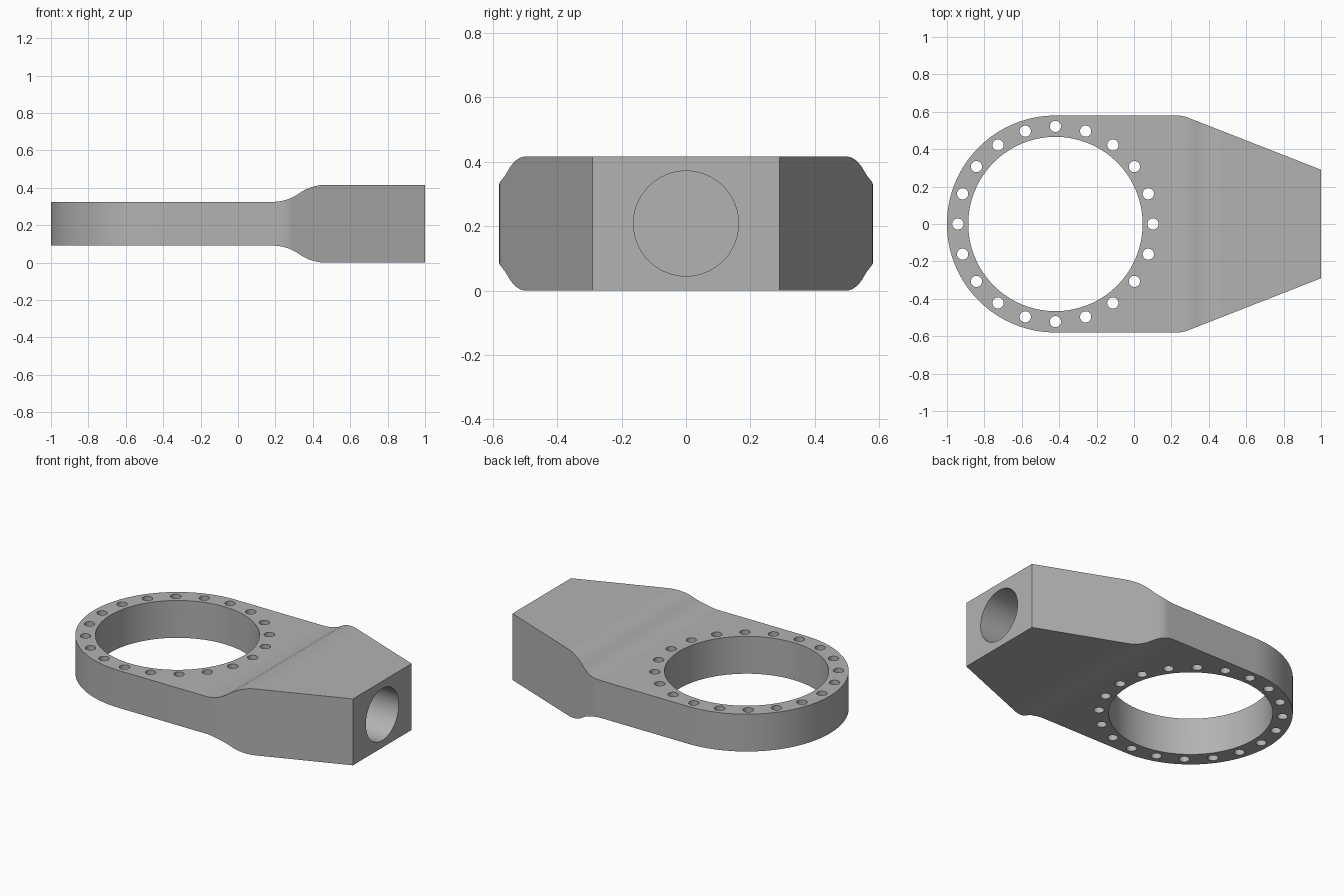
import bpy, bmesh
from math import pi, sin, cos, atan2, asin, hypot
from mathutils import Matrix, Vector

cube = bpy.data.objects.get("Cube")
if cube:
    bpy.data.objects.remove(cube, do_unlink=True)

RING_X, RING_R, BORE_R = -0.42, 0.58, 0.466   # ring centre, outer and inner radius
HEIGHT, MID_Z, THIN = 0.416, 0.208, 0.117     # block height, mid plane, half ring thickness
END_Y = 0.29                                  # half width of the end face

steel = bpy.data.materials.new("steel_grey")
steel.use_nodes = True
steel.diffuse_color = (0.45, 0.45, 0.45, 1)
steel.node_tree.nodes["Principled BSDF"].inputs["Base Color"].default_value = (0.45, 0.45, 0.45, 1)


def make_object(name, bm):
    bmesh.ops.recalc_face_normals(bm, faces=bm.faces)
    mesh = bpy.data.meshes.new(name)
    bm.to_mesh(mesh)
    bm.free()
    mesh.materials.append(steel)
    obj = bpy.data.objects.new(name, mesh)
    bpy.context.collection.objects.link(obj)
    return obj


def extrude_profile(name, points, offset):
    bm = bmesh.new()
    face = bm.faces.new([bm.verts.new(p) for p in points])
    result = bmesh.ops.extrude_face_region(bm, geom=[face])
    verts = [v for v in result["geom"] if isinstance(v, bmesh.types.BMVert)]
    bmesh.ops.translate(bm, verts=verts, vec=offset)
    return make_object(name, bm)


def add_cylinder(bm, radius, depth, matrix, segments):
    bmesh.ops.create_cone(bm, cap_ends=True, segments=segments, radius1=radius,
                          radius2=radius, depth=depth, matrix=matrix)


def apply_boolean(obj, tool, operation):
    mod = obj.modifiers.new(operation.lower(), "BOOLEAN")
    mod.object, mod.operation, mod.solver = tool, operation, "EXACT"
    bpy.ops.object.modifier_apply(modifier=mod.name)
    bpy.data.objects.remove(tool, do_unlink=True)


# Side profile: thin ring plate blending into the thick block by two tangent arcs
start, length, rise = 0.185, 0.285, MID_Z - THIN
radius = (length ** 2 + rise ** 2) / (4 * rise)
sweep = asin(length / 2 / radius)
steps = 10
lower = [(start + radius * sin(sweep * i / steps),
          THIN + radius * (1 - cos(sweep * i / steps))) for i in range(steps + 1)]
upper = [(2 * start + length - x, THIN + MID_Z - h) for x, h in reversed(lower[:-1])]
top = [(-1.2, THIN)] + lower + upper + [(1, MID_Z)]
side = [(x, -1, MID_Z + h) for x, h in top] + [(x, -1, MID_Z - h) for x, h in reversed(top)]
body = extrude_profile("clevis_ring_body", side, (0, 2, 0))

# Plan outline: round ring end, parallel sides, rounded shoulders, tapered block
taper = atan2(RING_R - END_Y, 0.74)
corner, fillet = 0.26, 0.16
back = fillet * (1 - cos(taper)) / sin(taper)
shoulder = [(corner - back + fillet * sin(taper * i / 5),
             RING_R - fillet * (1 - cos(taper * i / 5))) for i in range(6)]
half = [(1.1, END_Y - 0.1 * (RING_R - END_Y) / 0.74)] + shoulder[::-1]
arc = [(RING_X + RING_R * cos(a), RING_R * sin(a))
       for a in [pi / 2 + pi * i / 64 for i in range(65)]]
plan = half + arc + [(x, -y) for x, y in reversed(half)]
outline = extrude_profile("outline_cutter", [(x, y, -0.2) for x, y in plan], (0, 0, 1))

bpy.context.view_layer.objects.active = body
body.select_set(True)
apply_boolean(body, outline, "INTERSECT")

# Ring opening, twenty bolt holes and the blind bore in the end face
bm = bmesh.new()
centre = Vector((RING_X, 0, MID_Z))
add_cylinder(bm, BORE_R, 1, Matrix.Translation(centre), 128)
for i in range(20):
    a = pi * i / 10
    spot = centre + Vector((cos(a), sin(a), 0)) * 0.522
    add_cylinder(bm, 0.03, 1, Matrix.Translation(spot), 32)
add_cylinder(bm, 0.163, 1, Matrix.Translation((1, 0, MID_Z)) @ Matrix.Rotation(pi / 2, 4, "Y"), 64)
apply_boolean(body, make_object("hole_cutter", bm), "DIFFERENCE")

# Smooth the curved walls and keep the flat faces flat
bpy.ops.object.shade_smooth_by_angle(angle=pi / 7)
normals = body.modifiers.new("flat_normals", "WEIGHTED_NORMAL")
normals.keep_sharp = True
